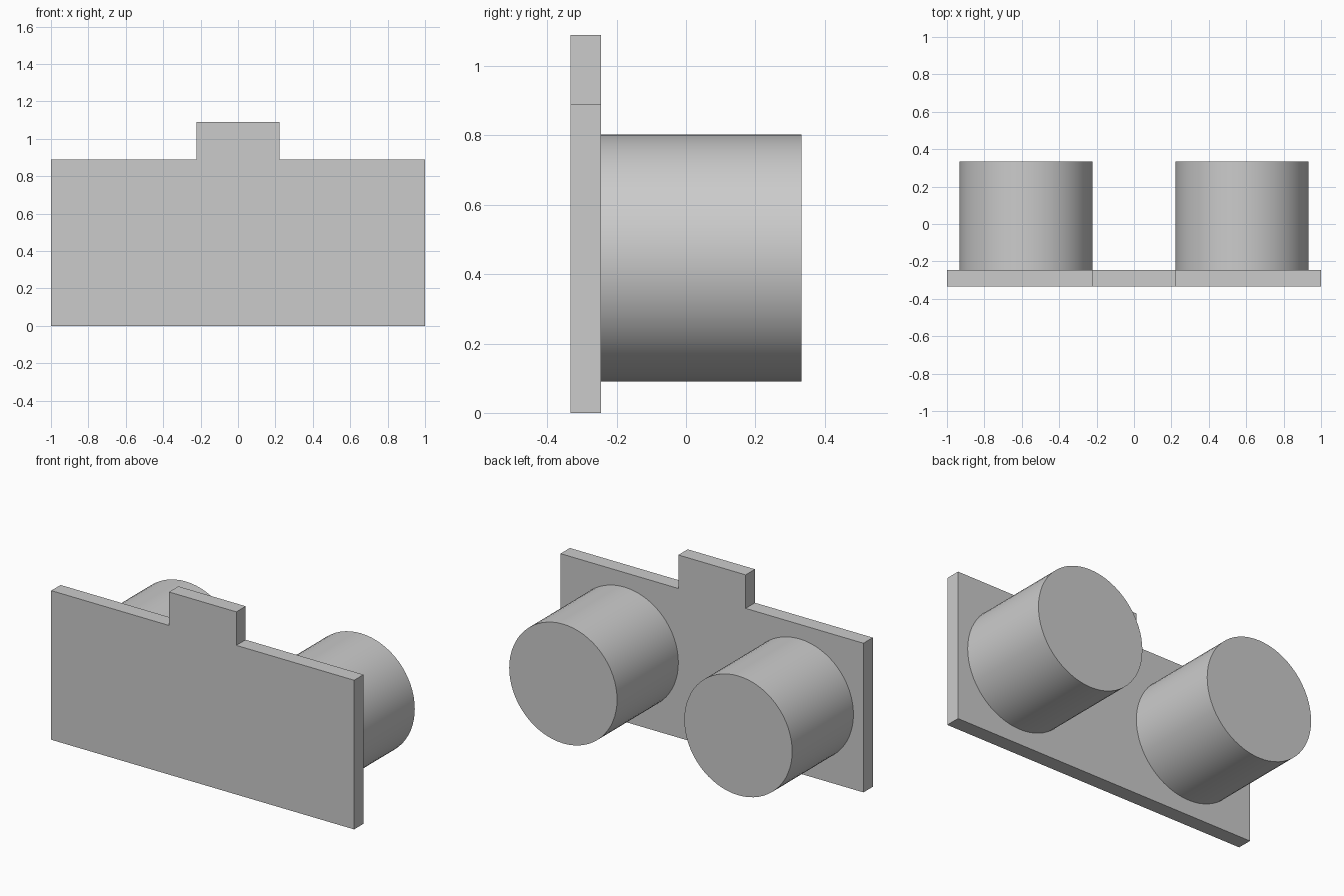
import bpy, bmesh, math
from mathutils import Matrix

cube = bpy.data.objects.get("Cube")
if cube:
    bpy.data.objects.remove(cube, do_unlink=True)

# Single grey material
GREY = (0.6, 0.6, 0.6, 1)
grey = bpy.data.materials.new("plain grey")
grey.use_nodes = True
grey.diffuse_color = GREY
grey.node_tree.nodes["Principled BSDF"].inputs["Base Color"].default_value = GREY

FRONT, PLATE_BACK, BACK = -0.333, -0.245, 0.333


def add_object(name, bm):
    bmesh.ops.recalc_face_normals(bm, faces=bm.faces)
    mesh = bpy.data.meshes.new(name)
    bm.to_mesh(mesh)
    bm.free()
    mesh.materials.append(grey)
    obj = bpy.data.objects.new(name, mesh)
    bpy.context.collection.objects.link(obj)
    return obj


# Upright plate with a raised tab, extruded from one mirrored outline
half = [(1, 0), (1, 0.89), (0.222, 0.89), (0.222, 1.09)]
outline = half + [(-x, z) for x, z in reversed(half)]
bm = bmesh.new()
face = bm.faces.new([bm.verts.new((x, FRONT, z)) for x, z in outline])
extruded = bmesh.ops.extrude_face_region(bm, geom=[face])["geom"]
bmesh.ops.translate(bm, vec=(0, PLATE_BACK - FRONT, 0),
                    verts=[v for v in extruded if isinstance(v, bmesh.types.BMVert)])
add_object("tabbed_plate", bm)

# Two round pegs on the back of the plate
for side, x in (("left", 0.578), ("right", -0.578)):
    bm = bmesh.new()
    place = Matrix.Translation((x, (PLATE_BACK + BACK) / 2, 0.447))
    bmesh.ops.create_cone(bm, cap_ends=True, segments=64, radius1=0.356, radius2=0.356,
                          depth=BACK - PLATE_BACK,
                          matrix=place @ Matrix.Rotation(math.pi / 2, 4, "X"))
    peg = add_object(side + "_peg", bm)
    bpy.ops.object.select_all(action="DESELECT")
    peg.select_set(True)
    bpy.context.view_layer.objects.active = peg
    bpy.ops.object.shade_smooth_by_angle(angle=math.radians(30))
